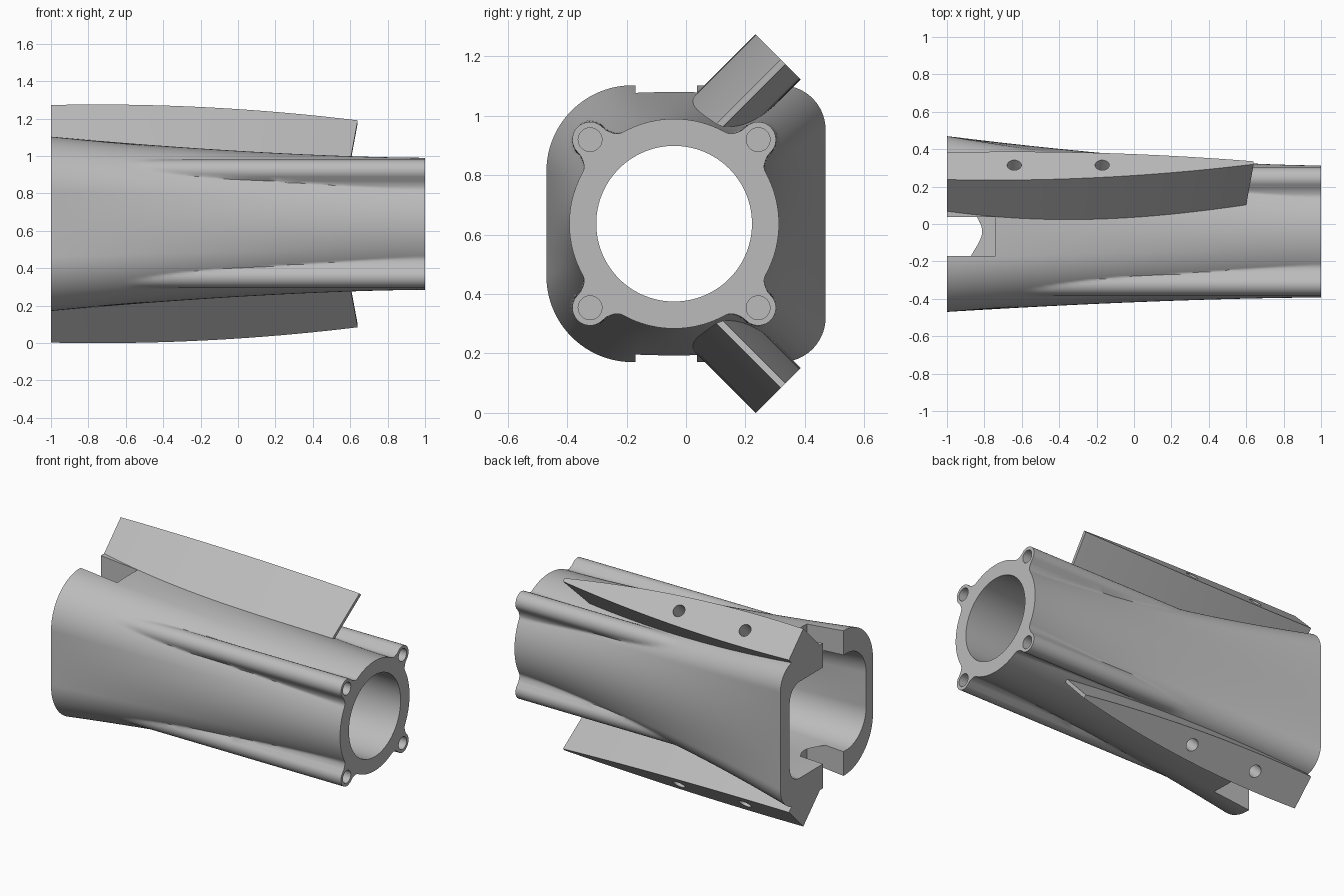
import bpy, bmesh
from math import sin, cos, radians, sqrt, hypot, degrees, atan2
from mathutils import Vector

if "Cube" in bpy.data.objects:
    bpy.data.objects.remove(bpy.data.objects["Cube"])

CY, CZ = -0.04, 0.637          # bore axis
LOBE_DIST, LOBE_R = 0.4, 0.06  # screw lobes around the round end
COUNT = 360
ANGLES = [radians(360 * i / COUNT) for i in range(COUNT)]

metal = bpy.data.materials.new("plain_grey")
metal.use_nodes = True
GREY = (0.5, 0.5, 0.5, 1)
metal.diffuse_color = GREY
metal.node_tree.nodes["Principled BSDF"].inputs["Base Color"].default_value = GREY


def loft(name, rings):
    """Closed solid through rings of points."""
    bm = bmesh.new()
    rows = [[bm.verts.new(p) for p in ring] for ring in rings]
    n = len(rows[0])
    for a, b in zip(rows, rows[1:]):
        for i in range(n):
            j = (i + 1) % n
            bm.faces.new((a[i], a[j], b[j], b[i]))
    bm.faces.new(rows[0])
    bm.faces.new(rows[-1])
    bmesh.ops.recalc_face_normals(bm, faces=bm.faces)
    mesh = bpy.data.meshes.new(name)
    bm.to_mesh(mesh)
    bm.free()
    obj = bpy.data.objects.new(name, mesh)
    bpy.context.collection.objects.link(obj)
    mesh.materials.append(metal)
    return obj


def box_radius(a, y0, y1, hz, r_front, r_back):
    """Distance from the bore axis to a rounded rectangle along angle a."""
    mid, hy = (y0 + y1) / 2, (y1 - y0) / 2
    lo, hi = 0.0, 1.0
    for _ in range(24):
        d = (lo + hi) / 2
        y, z = CY + d * cos(a) - mid, d * sin(a)
        r = r_front if y < 0 else r_back
        qy, qz = abs(y) - hy + r, abs(z) - hz + r
        dist = hypot(max(qy, 0), max(qz, 0)) + min(max(qy, qz), 0) - r
        lo, hi = (d, hi) if dist < 0 else (lo, d)
    return lo


def lobe_radius(a, base):
    """Lobe outline with a concave neck down to the base circle."""
    off = abs((degrees(a) % 90) - 45)
    if off < 8.6:
        d = radians(off)
        return LOBE_DIST * cos(d) + sqrt(max(LOBE_R**2 - (LOBE_DIST * sin(d))**2, 0))
    if off < 17:
        return base + 0.042 * ((17 - off) / 8.4)**3
    return base


def blended(x, square, circle):
    """Radii easing from the square end to the round end."""
    k = max(0, (1 - x) / 2)**1.6
    return [circle + (s - circle) * k for s in square]


def ring(x, radii):
    return [(x, CY + r * cos(a), CZ + r * sin(a)) for a, r in zip(ANGLES, radii)]


def stations(a, b, n):
    return [a + (b - a) * i / n for i in range(n + 1)]


# Outer shell with screw lobes
outer = [box_radius(a, -0.47, 0.47, 0.466, 0.29, 0.15) for a in ANGLES]
body = loft("duct_housing", [
    ring(x, [max(r, lobe_radius(a, 0.353)) for a, r in zip(ANGLES, blended(x, outer, 0.353))])
    for x in stations(-1, 1, 36)])

# Bore from rounded rectangle to circle
inner = [box_radius(a, -0.4, 0.375, 0.31, 0.2, 0.1) for a in ANGLES]
bore = loft("bore_cutter", [ring(x, blended(x, inner, 0.262)) for x in stations(-1.05, 1.05, 24)])


def fin_point(x, u, v, side):
    """u points outward along the diagonal, v across the fin."""
    return Vector((x, (u + v) / sqrt(2), CZ + side * (u - v) / sqrt(2)))


def make_fin(side):
    rings = []
    for x in stations(-1, 0.64, 20):
        front = -0.285 + 0.062 * (x + 0.75)**2
        back = -0.07 - 0.044 * (x + 0.65)**2
        root = -1 + (x + 1) * 0.973
        rings.append([fin_point(x, 0.617, front, side), fin_point(x, 0.617, back, side),
                      fin_point(root, 0.28, back, side), fin_point(root, 0.28, front, side)])
    return loft("upper_fin" if side > 0 else "lower_fin", rings)


def cylinder(name, start, end, r):
    axis = (end - start).normalized()
    p = axis.orthogonal().normalized()
    q = axis.cross(p)
    circle = [p * r * cos(radians(t)) + q * r * sin(radians(t)) for t in range(0, 360, 12)]
    return loft(name, [[c + o for o in circle] for c in (start, end)])


def box(name, x0, x1, y0, y1, z0, z1):
    return loft(name, [[(x, y0, z0), (x, y1, z0), (x, y1, z1), (x, y0, z1)] for x in (x0, x1)])


def combine(target, other, operation):
    mod = target.modifiers.new(operation, 'BOOLEAN')
    mod.operation, mod.solver, mod.object = operation, 'EXACT', other
    bpy.context.view_layer.objects.active = target
    bpy.ops.object.modifier_apply(modifier=mod.name)
    bpy.data.objects.remove(other)


for side in (1, -1):
    combine(body, make_fin(side), 'UNION')
combine(body, bore, 'DIFFERENCE')

# Slots in the top and bottom walls, and fin holes
for side in (1, -1):
    z0, z1 = sorted((CZ + side * 0.303, CZ + side * 0.6))
    combine(body, box("slot_cutter", -1.1, -0.74, -0.17, 0.037, z0, z1), 'DIFFERENCE')
    for x in (-0.64, -0.17):
        hole = cylinder("fin_hole_cutter", fin_point(x, 0.7, -0.172, side),
                        fin_point(x, 0.47, -0.172, side), 0.038)
        combine(body, hole, 'DIFFERENCE')

# Screw holes in the lobes
for sy in (1, -1):
    for sz in (1, -1):
        y, z = CY + sy * 0.283, CZ + sz * 0.283
        hole = cylinder("screw_hole_cutter", Vector((0.75, y, z)), Vector((1.1, y, z)), 0.04)
        combine(body, hole, 'DIFFERENCE')

bpy.ops.object.select_all(action='DESELECT')
body.select_set(True)
bpy.context.view_layer.objects.active = body
bpy.ops.object.shade_smooth_by_angle(angle=radians(35))
